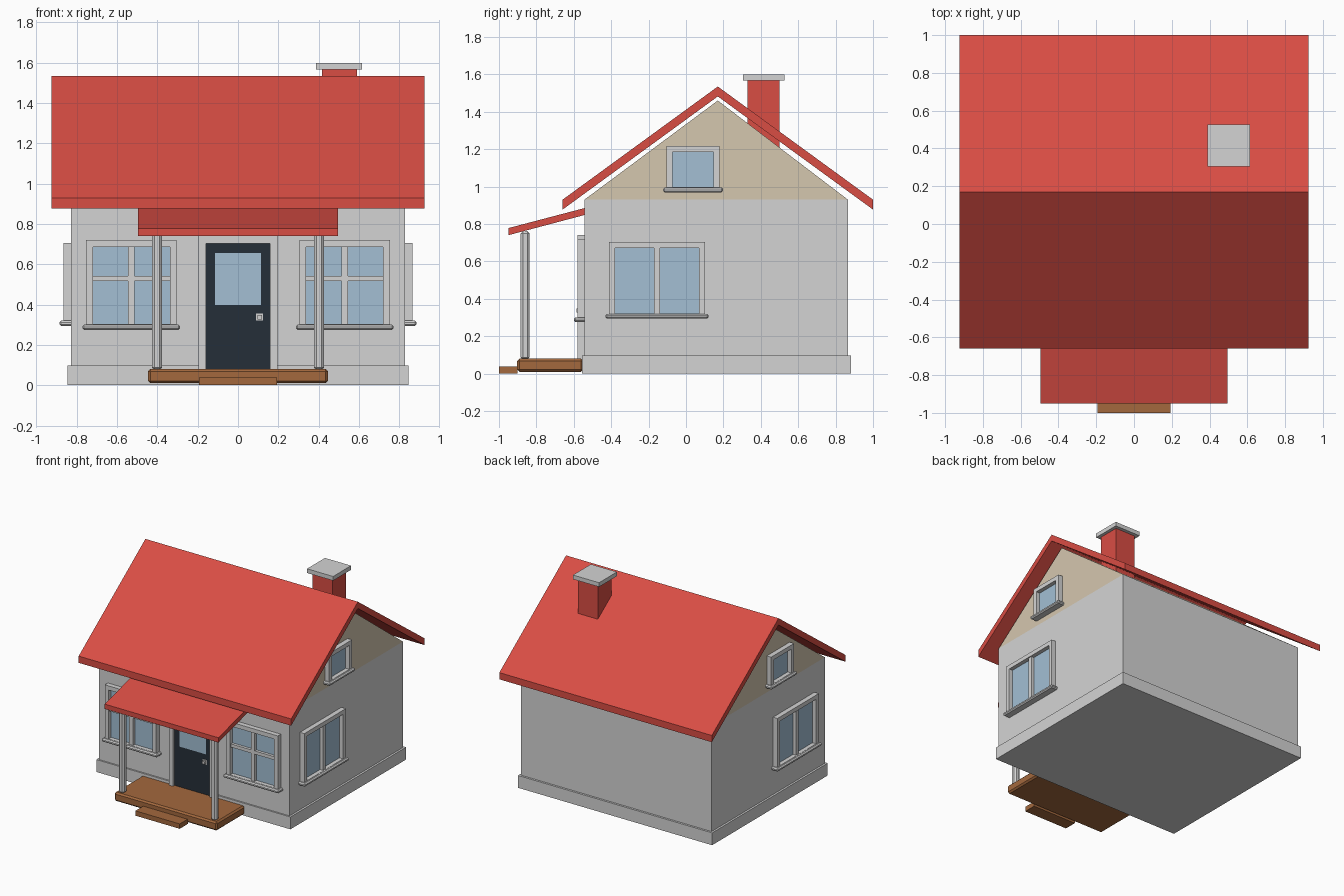
import bpy
import bmesh
from mathutils import Vector

cube = bpy.data.objects.get("Cube")
if cube:
    bpy.data.objects.remove(cube, do_unlink=True)


def material(name, rgb):
    lin = [((c / 255 + 0.055) / 1.055) ** 2.4 for c in rgb]
    m = bpy.data.materials.new(name)
    m.use_nodes = True
    m.diffuse_color = (*lin, 1)
    bsdf = m.node_tree.nodes["Principled BSDF"]
    bsdf.inputs["Base Color"].default_value = (*lin, 1)
    bsdf.inputs["Roughness"].default_value = 0.8
    return m


GREY = material("light grey", (212, 212, 212))
BEIGE = material("gable beige", (213, 199, 175))
RED = material("roof red", (217, 77, 68))
GLASS = material("glass blue", (163, 191, 212))
WOOD = material("porch wood", (163, 104, 61))
DARK = material("door navy", (37, 47, 56))


def finish(name, bm, mat, bevel=0):
    bmesh.ops.recalc_face_normals(bm, faces=bm.faces)
    mesh = bpy.data.meshes.new(name)
    bm.to_mesh(mesh)
    bm.free()
    mesh.materials.append(mat)
    obj = bpy.data.objects.new(name, mesh)
    bpy.context.collection.objects.link(obj)
    if bevel:
        mod = obj.modifiers.new("Chamfer", "BEVEL")
        mod.width = bevel
        mod.segments = 1
    return obj


def boxes(name, spans, mat, bevel=0):
    """One object from boxes given as pairs of opposite corners."""
    bm = bmesh.new()
    for a, b in spans:
        a, b = Vector(a), Vector(b)
        verts = bmesh.ops.create_cube(bm, size=1)["verts"]
        for v in verts:
            v.co = (a + b) / 2 + v.co * (b - a)
    return finish(name, bm, mat, bevel)


def prism(name, profile, half, mat):
    """Extrude a side profile of (y, z) points across the width."""
    bm = bmesh.new()
    face = bm.faces.new([bm.verts.new((-half, y, z)) for y, z in profile])
    out = bmesh.ops.extrude_face_region(bm, geom=[face])["geom"]
    moved = [v for v in out if isinstance(v, bmesh.types.BMVert)]
    bmesh.ops.translate(bm, verts=moved, vec=(2 * half, 0, 0))
    return finish(name, bm, mat)


WALL_X, FRONT, BACK, EAVE, RIDGE = 0.829, -0.543, 0.866, 0.93, 0.17


# Facade mappings: (across, outwards, up) to world coordinates
def on_front(u, d, z):
    return (u, FRONT - d, z)


def on_left(u, d, z):
    return (WALL_X + d, u, z)


def on_right(u, d, z):
    return (-WALL_X - d, u, z)


def window(name, place, u0, u1, z0, z1, mullion=False, transom=None):
    t, depth = 0.033, 0.038

    def span(ua, ub, za, zb, out=depth):
        return place(ua, -0.01, za), place(ub, out, zb)

    frame = [span(u0, u0 + t, z0, z1), span(u1 - t, u1, z0, z1),
             span(u0 + t, u1 - t, z1 - t, z1),
             span(u0 + t, u1 - t, z0 - 0.01, z0 + 0.002)]
    mid = (u0 + u1) / 2
    if mullion:
        frame.append(span(mid - t / 2, mid + t / 2, z0, z1 - t, 0.03))
    if transom:
        frame.append(span(u0 + t, u1 - t, transom - 0.013, transom + 0.013, 0.028))
    boxes(name + "_frame", frame, GREY)
    boxes(name + "_glass", [span(u0 + t, u1 - t, z0, z1 - t, 0.006)], GLASS)
    boxes(name + "_sill", [span(u0 - 0.018, u1 + 0.018, z0 - 0.026, z0, 0.056)],
          GREY, 0.008)


# House body
boxes("plinth", [((-0.845, -0.555, 0), (0.845, 0.882, 0.097))], GREY)
boxes("walls", [((-WALL_X, FRONT, 0.05), (WALL_X, BACK, EAVE))], GREY)
prism("gable", [(FRONT, EAVE), (RIDGE, 1.46), (BACK, EAVE)], WALL_X, BEIGE)

# Main roof and porch roof
prism("main_roof", [(-0.66, 0.93), (RIDGE, 1.535), (1, 0.93),
                    (1, 0.877), (RIDGE, 1.482), (-0.66, 0.877)], 0.925, RED)
prism("porch_roof", [(-0.95, 0.778), (FRONT, 0.885),
                     (FRONT, 0.848), (-0.95, 0.74)], 0.495, RED)

# Chimney
boxes("chimney", [((0.417, 0.33, 1.15), (0.59, 0.50, 1.57))], RED)
boxes("chimney_cap", [((0.388, 0.304, 1.567), (0.615, 0.527, 1.60))], GREY)

# Porch deck, step and posts
boxes("porch_deck", [((-0.447, -0.903, 0.01), (0.447, -0.55, 0.08))], WOOD, 0.012)
boxes("porch_step", [((-0.193, -1, 0), (0.193, -0.9, 0.038))], WOOD)
for side, x in (("left", 0.402), ("right", -0.402)):
    boxes(side + "_porch_post",
          [((x - 0.024, -0.884, 0.075), (x + 0.024, -0.836, 0.762))], GREY, 0.012)

# Front door
boxes("door_frame", [
    (on_front(-0.195, -0.01, 0.07), on_front(-0.16, 0.038, 0.74)),
    (on_front(0.16, -0.01, 0.07), on_front(0.195, 0.038, 0.74)),
    (on_front(-0.16, -0.01, 0.704), on_front(0.16, 0.038, 0.74))], GREY)
boxes("door", [(on_front(-0.16, -0.01, 0.07), on_front(0.16, 0.018, 0.704))], DARK)
boxes("door_glass", [(on_front(-0.115, 0.016, 0.398),
                      on_front(0.115, 0.021, 0.657))], GLASS)
boxes("door_handle", [
    (on_front(0.09, 0.016, 0.32), on_front(0.125, 0.024, 0.355)),
    (on_front(0.097, 0.02, 0.327), on_front(0.118, 0.042, 0.348))], GREY)

# Windows
window("front_left_window", on_front, 0.305, 0.753, 0.301, 0.72, True, 0.53)
window("front_right_window", on_front, -0.753, -0.305, 0.301, 0.72, True, 0.53)
for side, place in (("left", on_left), ("right", on_right)):
    window(side + "_side_window", place, -0.413, 0.102, 0.32, 0.705, True)
    window(side + "_gable_window", place, -0.105, 0.18, 0.995, 1.217)
